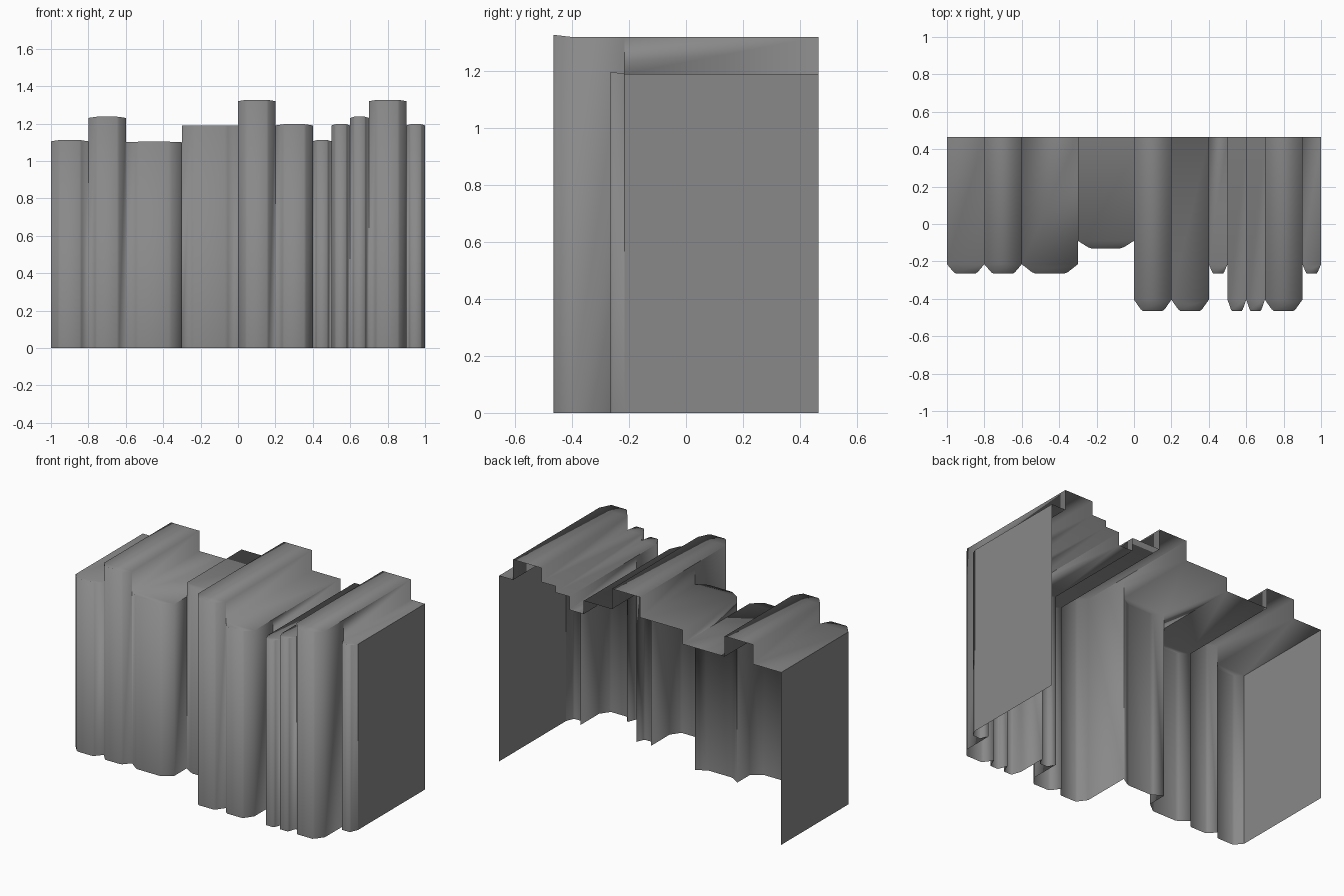
import bpy, bmesh

if "Cube" in bpy.data.objects:
    bpy.data.objects.remove(bpy.data.objects["Cube"])

BACK = 0.465
# each book: width, height at its sides, spine front y, spine rounding depth, extra height at spine
BOOKS = [
    (0.2, 1.105, -0.265, 0.05, 0.007),
    (0.2, 1.23, -0.265, 0.05, 0.007),
    (0.3, 1.10, -0.265, 0.05, 0.003),
    (0.3, 1.19, -0.13, 0.04, 0.0),
    (0.2, 1.32, -0.465, 0.06, 0.007),
    (0.2, 1.19, -0.465, 0.06, 0.007),
    (0.1, 1.105, -0.265, 0.05, 0.007),
    (0.1, 1.19, -0.465, 0.06, 0.007),
    (0.1, 1.23, -0.465, 0.06, 0.007),
    (0.2, 1.32, -0.465, 0.06, 0.007),
    (0.1, 1.19, -0.265, 0.05, 0.007),
]

bm = bmesh.new()


def face(*points):
    bm.faces.new([bm.verts.new(p) for p in points])


def wall(x, y0, y1, z0, z1, facing):
    """Upright side panel at x, facing +x (1) or -x (-1)."""
    if abs(y1 - y0) < 1e-4 or abs(z1 - z0) < 1e-4:
        return
    pts = [(x, y0, z0), (x, y1, z0), (x, y1, z1), (x, y0, z1)]
    face(*(pts if facing > 0 else pts[::-1]))


def spine_and_top(x0, width, height, front, depth, rise):
    x1 = x0 + width
    inset = width * 0.24
    profile = [(x0, front + depth, height),
               (x0 + inset * 0.75, front + depth * 0.15, height + rise * 0.8),
               (x0 + inset, front, height + rise),
               (x1 - inset, front, height + rise),
               (x1 - inset * 0.75, front + depth * 0.15, height + rise * 0.8),
               (x1, front + depth, height)]
    for a, b in zip(profile, profile[1:]):
        face((a[0], a[1], 0), (b[0], b[1], 0), b, a)
    face(*profile)
    face(profile[0], profile[-1], (x1, BACK, height), (x0, BACK, height))


# Spines, tops and the stepped panels between neighbours (back and underside are open)
x = -1.0
prev = None
for book in BOOKS:
    width, h, front, depth, rise = book
    edge = front + depth
    if prev:
        pe, ph = prev
        wall(x, min(pe, edge), max(pe, edge), 0, ph if pe < edge else h,
             1 if pe < edge else -1)
        wall(x, max(pe, edge), BACK, min(ph, h), max(ph, h), 1 if ph > h else -1)
    spine_and_top(x, *book)
    prev = (edge, h)
    x += width
bmesh.ops.remove_doubles(bm, verts=bm.verts, dist=0.0005)

# Outer covers, left unwelded so they shade flat
for side, (_, h, front, depth, _) in ((-1, BOOKS[0]), (1, BOOKS[-1])):
    wall(side, front + depth, BACK, 0, h, side)

mesh = bpy.data.meshes.new("book_row")
bm.to_mesh(mesh)
bm.free()

# Dark grey cover colour
cover = bpy.data.materials.new("dark_grey_cover")
cover.diffuse_color = (0.25, 0.25, 0.25, 1)
cover.use_nodes = True
cover.node_tree.nodes["Principled BSDF"].inputs["Base Color"].default_value = cover.diffuse_color
mesh.materials.append(cover)

row = bpy.data.objects.new("book_row", mesh)
bpy.context.collection.objects.link(row)
bpy.context.view_layer.objects.active = row
row.select_set(True)
bpy.ops.object.shade_smooth()
